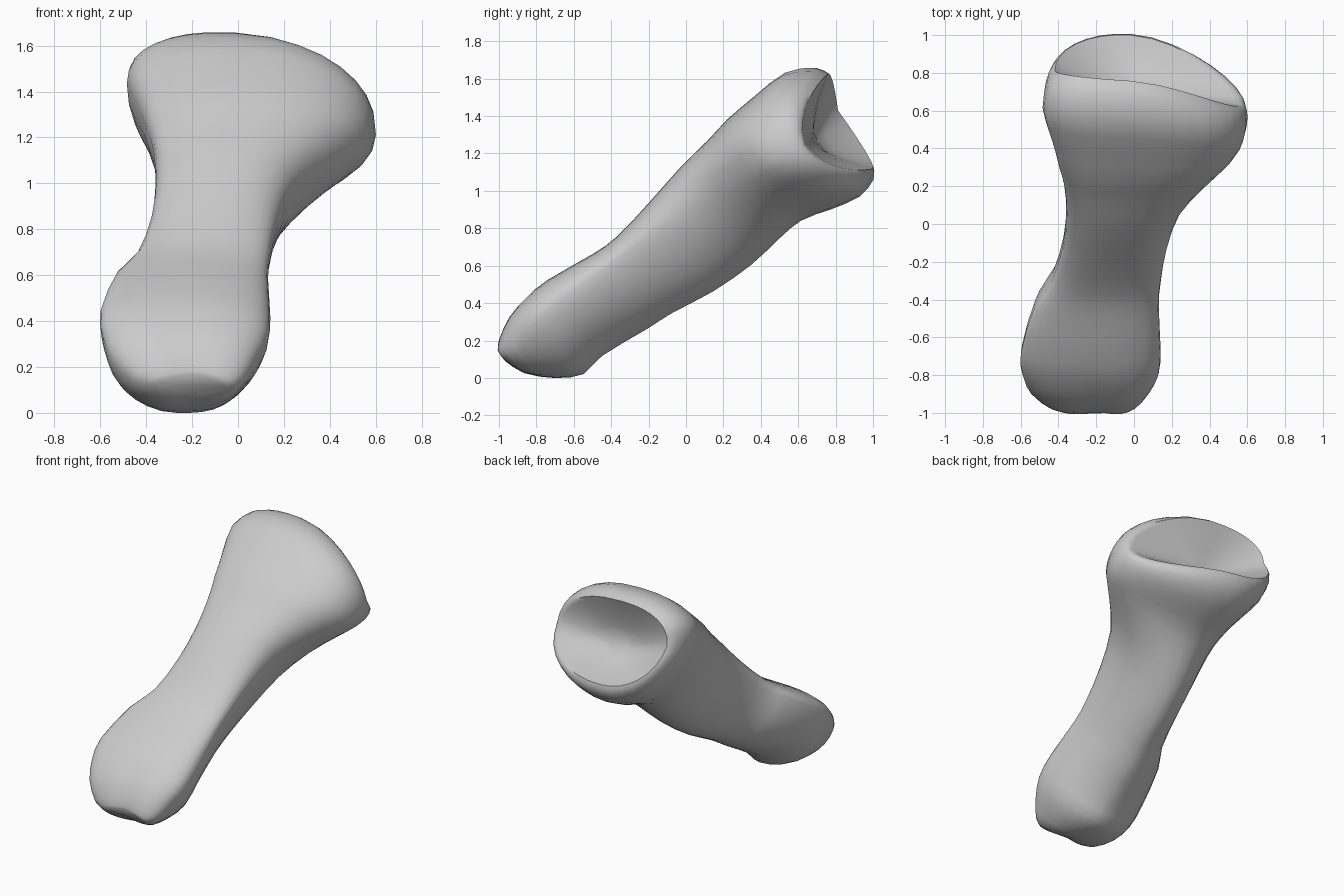
import bpy, bmesh, math
from mathutils import Vector

cube = bpy.data.objects.get("Cube")
if cube:
    bpy.data.objects.remove(cube, do_unlink=True)

SIDES = 32
TILT = math.radians(36)
ALONG = Vector((0, math.cos(TILT), math.sin(TILT)))
UP = Vector((0, -math.sin(TILT), math.cos(TILT)))

# Cross-sections: distance, right x, left x, bottom, top, right-edge height, left-edge height, crest x
SECTIONS = [
    (-.72, -.36, -.04, .63, .73, .69, .69, -.2),
    (-.68, -.46, .02, .53, .77, .68, .68, -.2),
    (-.57, -.55, .08, .42, .83, .71, .71, -.2),
    (-.44, -.59, .13, .35, .86, .75, .73, -.2),
    (-.28, -.6, .14, .37, .87, .77, .74, -.2),
    (0, -.53, .13, .345, .84, .76, .74, -.18),
    (.16, -.44, .14, .335, .84, .75, .74, -.15),
    (.4, -.38, .175, .3, .885, .76, .74, -.12),
    (.65, -.36, .25, .295, .94, .78, .73, -.08),
    (.85, -.37, .4, .32, .97, .82, .72, -.05),
    (1, -.4, .535, .33, 1, .83, .7, -.03),
    (1.1, -.44, .585, .285, 1.015, .83, .68, -.02),
    (1.2, -.485, .6, .25, 1.02, .81, .66, -.02),
    (1.27, -.46, .59, .28, .95, .75, .65, -.02),
    (1.29, -.42, .56, .33, .88, .69, .65, -.02),
]


def blend(a, b, c, d, u):
    """Smooth curve from b to c, with a and d as neighbours."""
    return b + u / 2 * (c - a + u * (2 * a - 5 * b + 4 * c - d + u * (3 * (b - c) + d - a)))


def refine(rows, steps):
    out = []
    last = len(rows) - 1
    for i in range(last):
        near = [rows[min(max(i + k, 0), last)] for k in (-1, 0, 1, 2)]
        for n in range(steps):
            out.append([blend(*vals, n / steps) for vals in zip(*near)])
    return out + [rows[-1]]


def section_ring(row):
    """Rounded section, flat above and keeled below; returns (x, s, t) points."""
    s, x_min, x_max, low, high, t_right, t_left, crest = row
    flare = min(max((s - 1) / .29, 0), 1)
    ring = []
    for i in range(SIDES):
        a = math.tau * i / SIDES
        c, d = math.cos(a), math.sin(a)
        power = .82 if d > 0 else 1.18 - .18 * flare if c > 0 else 1
        cx = math.copysign(abs(c) ** power, c)
        dt = math.copysign(abs(d) ** power, d)
        x = crest + cx * (x_max - crest if c > 0 else crest - x_min)
        mid = t_right + (t_left - t_right) * (cx + 1) / 2
        t = mid + dt * (high - mid if d > 0 else mid - low)
        # The socket rim leans forward on top and falls away on the left
        lean = .19 + .1 * max(dt, 0) - .22 * max(cx, 0) ** 1.5 + .03 * max(-cx, 0)
        shift = flare * lean
        # Shallow groove between the two knuckles
        if s < -.4:
            shift += .02 * math.exp(-((x + .2) / .09) ** 2)
        ring.append(Vector((x, s + shift, t)))
    return ring


rings = [section_ring(r) for r in refine(SECTIONS, 2)]

# Shallow socket at the wide end
rim = rings[-1]
centre = Vector((.03, 1.31, .62))
for f in (.95, .82, .65, .45, .2):
    ring = []
    for p in rim:
        q = centre.lerp(p, f)
        q.y = centre.y + (p.y - centre.y) * f ** 1.5
        ring.append(q)
    rings.append(ring)

# Skin the rings and close both ends
bm = bmesh.new()
loops = [[bm.verts.new(Vector((p.x, 0, 0)) + ALONG * p.y + UP * p.z) for p in ring]
         for ring in rings]
for a, b in zip(loops, loops[1:]):
    for i in range(SIDES):
        j = (i + 1) % SIDES
        bm.faces.new((a[i], a[j], b[j], b[i]))
for end in (loops[0], loops[-1]):
    bm.faces.new(end)
bmesh.ops.recalc_face_normals(bm, faces=bm.faces[:])

# Rest on the ground, centred
lo = [min(v.co[k] for v in bm.verts) for k in range(3)]
hi = [max(v.co[k] for v in bm.verts) for k in range(3)]
offset = Vector((-(lo[0] + hi[0]) / 2, -(lo[1] + hi[1]) / 2, -lo[2]))
bmesh.ops.translate(bm, verts=bm.verts[:], vec=offset)

mesh = bpy.data.meshes.new("finger_bone")
bm.to_mesh(mesh)
bm.free()
bone = bpy.data.objects.new("finger_bone", mesh)
bpy.context.collection.objects.link(bone)

# Plain grey finish
grey = bpy.data.materials.new("light_grey")
grey.use_nodes = True
colour = (.6, .6, .6, 1)
grey.diffuse_color = colour
grey.node_tree.nodes["Principled BSDF"].inputs["Base Color"].default_value = colour
mesh.materials.append(grey)

bpy.context.view_layer.objects.active = bone
bone.select_set(True)
bpy.ops.object.shade_smooth_by_angle(angle=math.radians(50))
